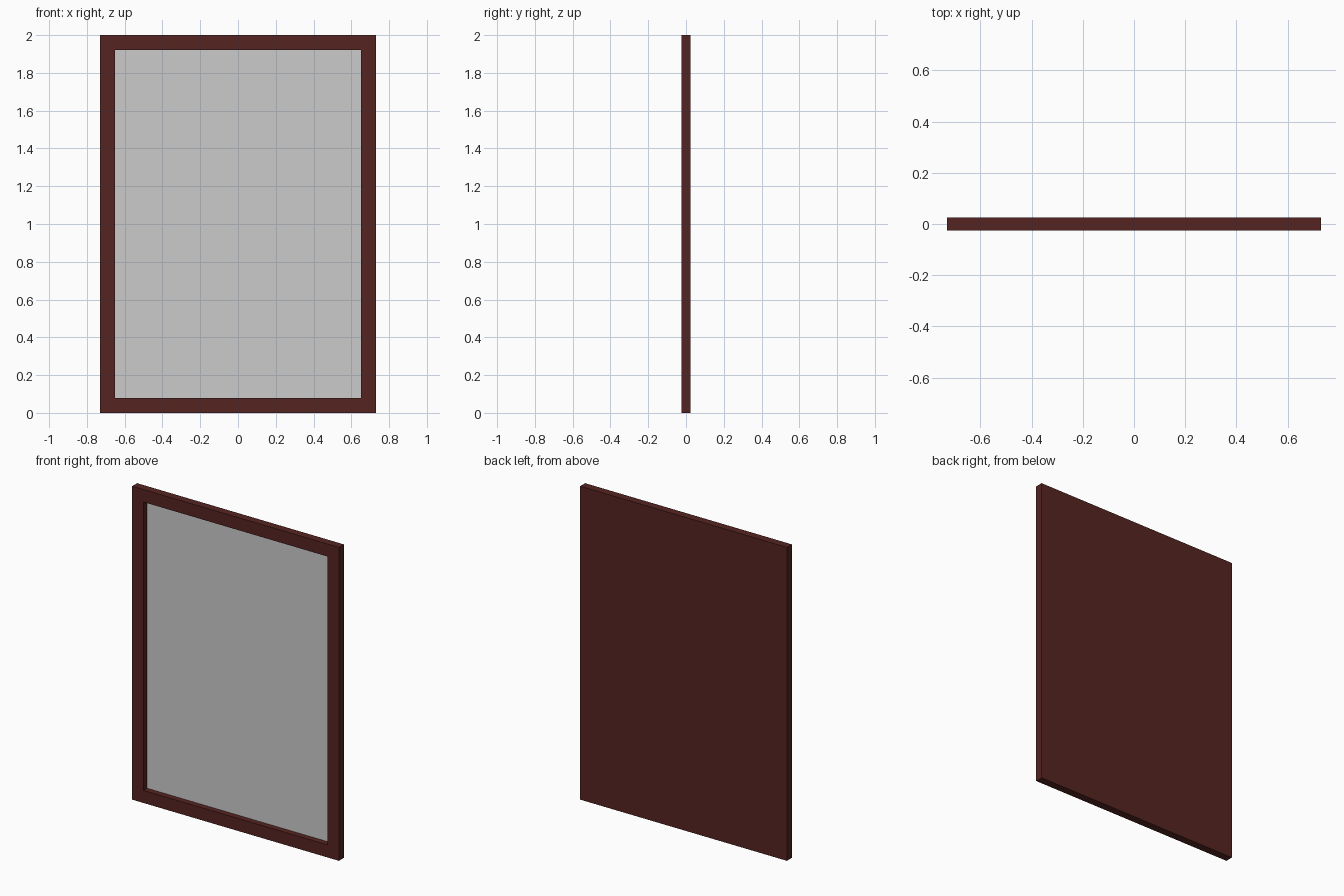
import bpy, bmesh
from mathutils import Vector

if "Cube" in bpy.data.objects:
    bpy.data.objects.remove(bpy.data.objects["Cube"])

W, H, D = 1.46, 2.0, 0.05      # outer size
BORDER, RECESS, PANE = 0.08, 0.04, 0.003


def box(bm, size, centre):
    """Add a box of the given size and centre."""
    verts = bmesh.ops.create_cube(bm, size=1)["verts"]
    bmesh.ops.scale(bm, vec=size, verts=verts)
    bmesh.ops.translate(bm, vec=centre, verts=verts)


def finish(name, bm):
    mesh = bpy.data.meshes.new(name)
    bm.normal_update()
    bm.to_mesh(mesh)
    bm.free()
    obj = bpy.data.objects.new(name, mesh)
    bpy.context.collection.objects.link(obj)
    return obj


# Wooden frame: a slab whose front is inset and pushed back to form a tray
bm = bmesh.new()
box(bm, (W, D, H), (0, 0, H / 2))
bm.normal_update()
front = min(bm.faces, key=lambda f: f.calc_center_median().y)
bmesh.ops.inset_region(bm, faces=[front], thickness=BORDER, use_even_offset=True)
walls = bmesh.ops.extrude_discrete_faces(bm, faces=[front])
bmesh.ops.translate(bm, vec=Vector((0, RECESS, 0)), verts=walls["faces"][0].verts)
bmesh.ops.recalc_face_normals(bm, faces=bm.faces)
frame = finish("frame", bm)

wood = bpy.data.materials.new("dark_red_wood")
wood.diffuse_color = (0.09, 0.018, 0.015, 1)
wood.use_nodes = True
wood.node_tree.nodes["Principled BSDF"].inputs["Base Color"].default_value = wood.diffuse_color
frame.data.materials.append(wood)

# Mirror pane resting on the tray floor
bm = bmesh.new()
box(bm, (W - 2 * BORDER, PANE, H - 2 * BORDER),
    (0, -D / 2 + RECESS - PANE / 2, H / 2))
finish("mirror_pane", bm)
